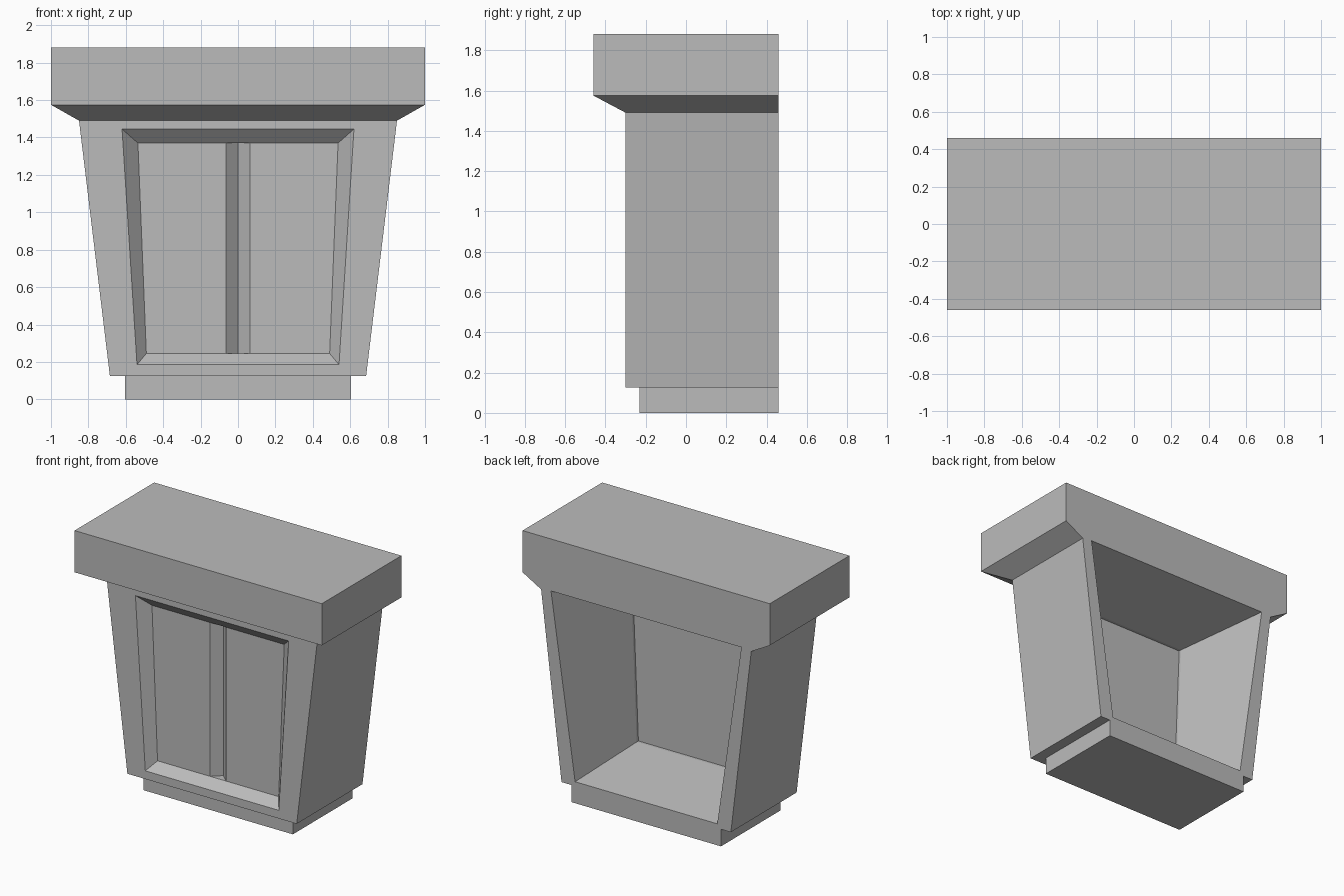
import bpy
import bmesh

cube = bpy.data.objects.get("Cube")
if cube:
    bpy.data.objects.remove(cube, do_unlink=True)

grey = bpy.data.materials.new("plain grey")
grey.use_nodes = True
colour = (0.5, 0.5, 0.5, 1)
grey.diffuse_color = colour
grey.node_tree.nodes["Principled BSDF"].inputs["Base Color"].default_value = colour


def loft(name, rings):
    """Closed solid through rings that have equal point counts."""
    bm = bmesh.new()
    loops = [[bm.verts.new(p) for p in ring] for ring in rings]
    n = len(loops[0])
    for a, b in zip(loops, loops[1:]):
        for i in range(n):
            j = (i + 1) % n
            bm.faces.new((a[i], a[j], b[j], b[i]))
    bm.faces.new(loops[0])
    bm.faces.new(loops[-1])
    bmesh.ops.recalc_face_normals(bm, faces=bm.faces)
    mesh = bpy.data.meshes.new(name)
    bm.to_mesh(mesh)
    bm.free()
    mesh.materials.append(grey)
    obj = bpy.data.objects.new(name, mesh)
    bpy.context.collection.objects.link(obj)
    return obj


BACK = 0.46
FRONT = -0.30
PANEL = -0.23


def level(half, front, z):
    """Horizontal rectangle that ends flush at the back."""
    return [(-half, front, z), (half, front, z), (half, BACK, z), (-half, BACK, z)]


def upright(y, low, z_low, high, z_high):
    """Upright trapezoid facing front."""
    return [(-low, y, z_low), (low, y, z_low), (high, y, z_high), (-high, y, z_high)]


def cut(target, cutter):
    mod = target.modifiers.new("cut", 'BOOLEAN')
    mod.operation = 'DIFFERENCE'
    mod.solver = 'EXACT'
    mod.object = cutter
    bpy.context.view_layer.objects.active = target
    bpy.ops.object.modifier_apply(modifier=mod.name)


# Main solids
base = loft("base", [level(0.605, PANEL, 0), level(0.605, PANEL, 0.125)])
body = loft("body", [level(0.685, FRONT, 0.125), level(0.85, FRONT, 1.49)])
top = loft("flared_top", [level(0.85, FRONT, 1.49), level(1, -BACK, 1.575),
                          level(1, -BACK, 1.88)])

# Bevelled front panel recess
outer = (0.54, 0.185, 0.62, 1.445)
inner = (0.49, 0.245, 0.535, 1.37)
recess = loft("recess_cutter", [upright(FRONT - 0.1, *outer), upright(FRONT, *outer),
                                upright(PANEL, *inner)])

# Vertical V groove down the panel
profile = [(-0.065, PANEL - 0.02), (0.065, PANEL - 0.02), (0.065, PANEL),
           (0, PANEL + 0.06), (-0.065, PANEL)]
groove = loft("groove_cutter", [[(x, y, z) for x, y in profile] for z in (0.245, 1.37)])

# Open tapering cavity in the back
opening = (0.575, 0.157, 0.77, 1.5)
cavity = loft("cavity_cutter", [upright(BACK + 0.1, *opening), upright(BACK, *opening),
                                upright(-0.13, *inner), upright(-0.15, *inner)])

for cutter in (recess, groove, cavity):
    cut(body, cutter)
cut(top, cavity)
for cutter in (recess, groove, cavity):
    bpy.data.objects.remove(cutter, do_unlink=True)
